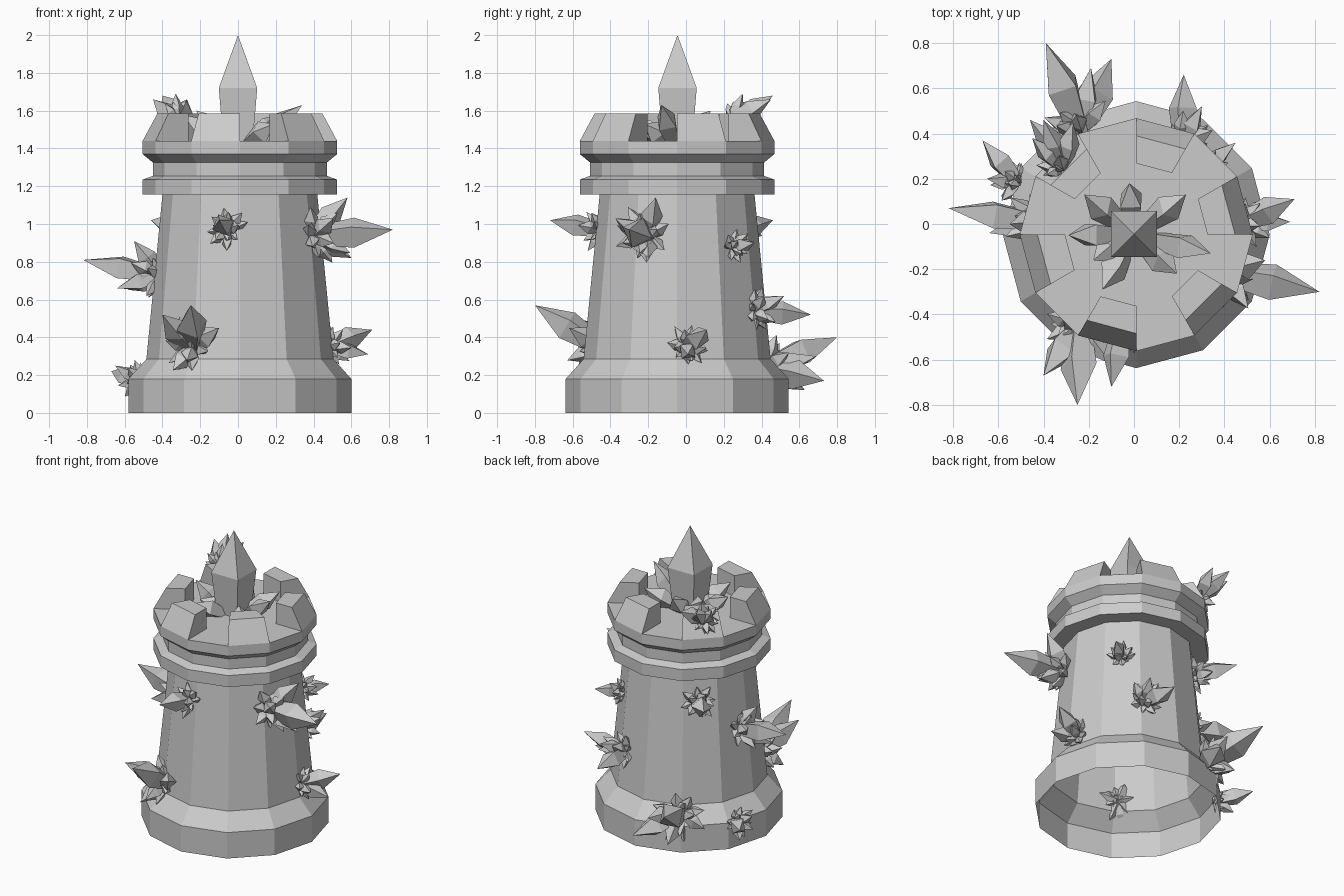
import bpy, bmesh, math, random
from mathutils import Vector

if "Cube" in bpy.data.objects:
    bpy.data.objects.remove(bpy.data.objects["Cube"])

random.seed(4)
CX, CY = 0.01, -0.047          # tower axis
AXIS = Vector((0, 0, 1))


def finish(bm, name):
    bmesh.ops.recalc_face_normals(bm, faces=bm.faces)
    me = bpy.data.meshes.new(name)
    bm.to_mesh(me)
    bm.free()
    ob = bpy.data.objects.new(name, me)
    bpy.context.collection.objects.link(ob)
    return ob


def polar(r, deg, z):
    a = math.radians(deg)
    return Vector((CX + r * math.cos(a), CY + r * math.sin(a), z))


def loft(bm, rings):
    for a, b in zip(rings, rings[1:]):
        n = len(a)
        for i in range(n):
            bm.faces.new((a[i], a[(i + 1) % n], b[(i + 1) % n], b[i]))


# Twelve-sided tower shell, open underneath, with a flat crown floor
profile = [(.59, 0), (.59, .18), (.495, .285), (.41, 1.155), (.515, 1.155),
           (.515, 1.235), (.46, 1.255), (.46, 1.325), (.515, 1.37), (.515, 1.44)]
bm = bmesh.new()
rings = [[bm.verts.new(polar(r, 30 * i, z)) for i in range(12)] for r, z in profile]
loft(bm, rings)
bm.faces.new(rings[-1])
finish(bm, "tower")

# Six battlement blocks on alternate sides, outer face sloping in
for k in range(6):
    a = 60 * k
    bm = bmesh.new()
    section = [(.315, 1.435), (.515, 1.44), (.437, 1.585), (.315, 1.585)]
    ends = [[bm.verts.new(polar(r, a + d, z)) for r, z in section] for d in (0, 30)]
    loft(bm, ends)
    bm.faces.new(ends[0])
    bm.faces.new(ends[1])
    finish(bm, f"battlement_{k}")


def crystal(bm, base, tip, width, shoulder=.5, spin=0.0, foot=.6):
    """Four-sided shard: narrow foot, wide shoulder, pointed tip."""
    base, tip = Vector(base), Vector(tip)
    d = tip - base
    q = AXIS.rotation_difference(d.normalized())
    rings = []
    for t, w in ((0, width * foot), (shoulder, width)):
        rings.append([bm.verts.new(base + d * t + q @ Vector(
            (w * math.cos(spin + i * math.pi / 2), w * math.sin(spin + i * math.pi / 2), 0)))
            for i in range(4)])
    loft(bm, rings)
    bm.faces.new(rings[0])
    top = bm.verts.new(tip)
    for i in range(4):
        bm.faces.new((rings[1][i], rings[1][(i + 1) % 4], top))


def cluster(name, center, tips, size):
    """Named long shards plus two rings of small ones around the wall normal."""
    c = Vector(center)
    n = Vector((c.x - CX, c.y - CY, .06)).normalized()
    q = AXIS.rotation_difference(n)
    c = c - n * .02
    bm = bmesh.new()
    for i, t in enumerate(tips):
        length = (Vector(t) - c).length
        crystal(bm, c, t, min(length * .23, size * .5), .52, random.uniform(0, 1.5))
    for count, tilt, length in ((5, 38, 1.15), (8, 68, .95)):
        for i in range(count):
            az = 2 * math.pi * (i + random.uniform(-.25, .25)) / count
            p = math.radians(tilt + random.uniform(-7, 7))
            d = q @ Vector((math.sin(p) * math.cos(az), math.sin(p) * math.sin(az), math.cos(p)))
            s = size * length * random.uniform(.8, 1.15)
            crystal(bm, c, c + d * s, s * .23, .58, random.uniform(0, 1.5))
    finish(bm, name)


# Crystal clusters growing out of the wall
cluster("crystals_front_low", (-.25, -.46, .35),
        [(-.25, -.8, .57), (-.4, -.67, .52), (-.1, -.62, .45)], .17)
cluster("crystals_front_high", (-.06, -.46, .97), [(-.1, -.72, 1.02)], .125)
cluster("crystals_right_high", (.41, -.22, .94),
        [(.82, -.3, .97), (.58, -.16, 1.14), (.6, -.2, .82)], .17)
cluster("crystals_right_back", (.32, .26, .88), [(.45, .36, .9)], .095)
cluster("crystals_right_low", (.49, .01, .35),
        [(.71, .11, .44), (.69, .01, .31)], .13)
cluster("crystals_back_mid", (.22, .37, .54), [(.22, .66, .52), (.3, .52, .62)], .13)
cluster("crystals_back_low", (-.25, .43, .24),
        [(-.39, .8, .4), (-.1, .73, .17), (-.19, .69, .3), (-.3, .63, .12)], .18)
cluster("crystals_back_high", (-.28, .26, .96), [(-.46, .46, 1.02)], .13)
cluster("crystals_left_mid", (-.43, .01, .73),
        [(-.82, .07, .81), (-.55, .0, .91), (-.64, -.04, .66)], .15)
cluster("crystals_left_low", (-.53, .19, .17), [(-.67, .37, .22), (-.65, .2, .25)], .12)
cluster("crystals_crown", (-.33, .26, 1.55),
        [(-.45, .38, 1.66), (-.33, .3, 1.69), (-.27, .45, 1.66), (-.4, .46, 1.68)], .11)

# Tall central spire
bm = bmesh.new()
crystal(bm, (0, -.045, 1.42), (0, -.045, 2), .144, .517, math.pi / 4, .75)
finish(bm, "central_spire")

# Ring of leaning shards around the spire
bm = bmesh.new()
for x, y, z in [(-.02, .18, 1.58), (.23, .13, 1.57), (.34, -.13, 1.63), (.19, -.22, 1.53),
                (-.14, -.29, 1.55), (-.29, -.05, 1.58), (-.22, .13, 1.6), (-.18, -.16, 1.52)]:
    foot = Vector((x * .25, -.045 + (y + .045) * .25, 1.43))
    crystal(bm, foot, (x, y, z), .065, .55, math.pi / 4)
finish(bm, "spire_shards")
